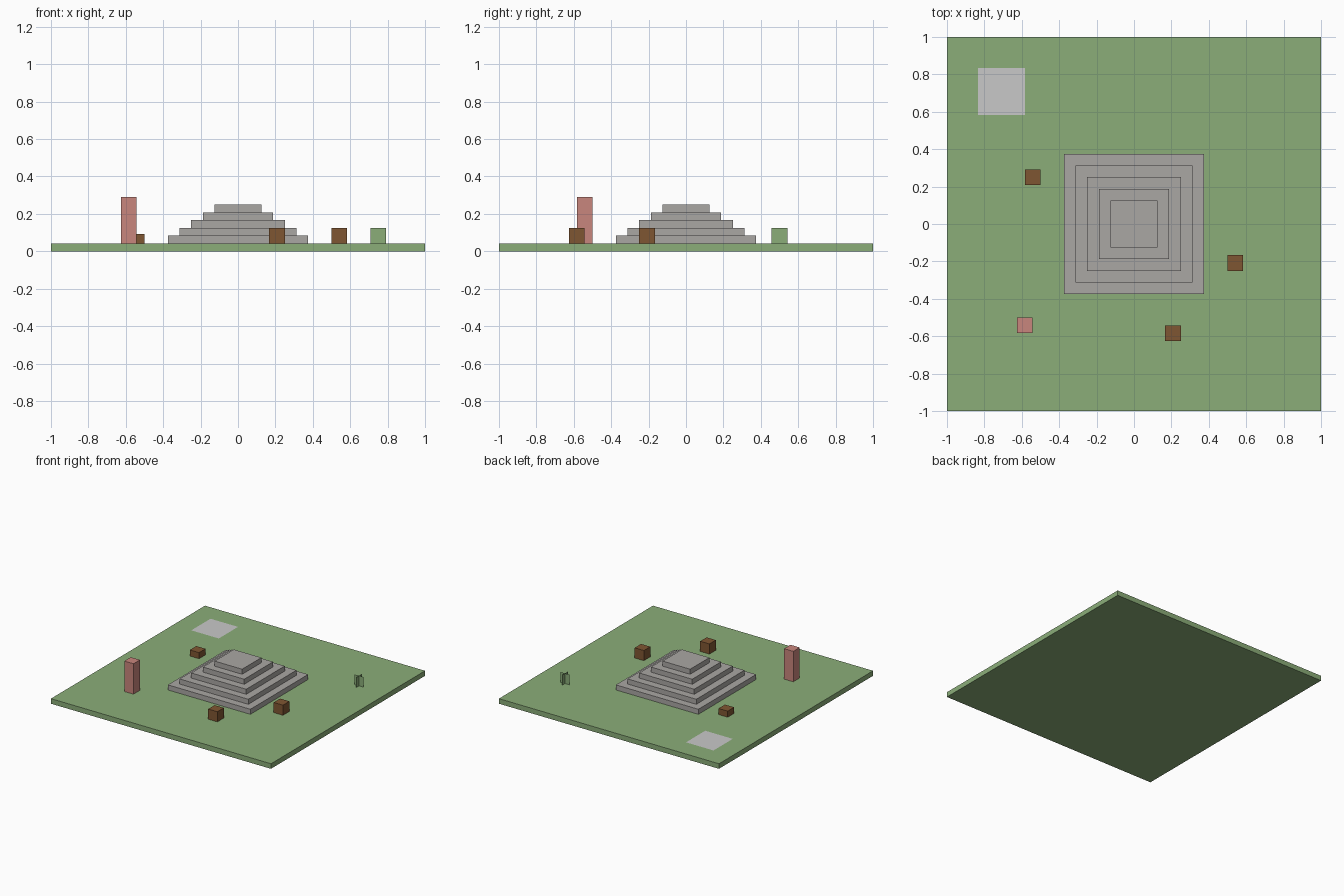
import bpy
import bmesh
from mathutils import Vector

if "Cube" in bpy.data.objects:
    bpy.data.objects.remove(bpy.data.objects["Cube"])

U = 1 / 24  # one grid unit; the ground is 48 units wide


def material(name, r, g, b):
    """Flat colour given as 0-255 sRGB, stored as linear."""
    def lin(c):
        c /= 255
        return c / 12.92 if c <= 0.04045 else ((c + 0.055) / 1.055) ** 2.4
    m = bpy.data.materials.new(name)
    m.diffuse_color = (lin(r), lin(g), lin(b), 1)
    m.use_nodes = True
    m.node_tree.nodes["Principled BSDF"].inputs["Base Color"].default_value = m.diffuse_color
    return m


grass = material("grass green", 139, 174, 121)
stone = material("stone grey", 170, 167, 164)
wood = material("wood brown", 127, 86, 50)
clay = material("clay pink", 201, 134, 125)
pale = material("pale grey", 201, 201, 201)


def add_object(name, bm, mat):
    mesh = bpy.data.meshes.new(name)
    bm.to_mesh(mesh)
    bm.free()
    mesh.materials.append(mat)
    ob = bpy.data.objects.new(name, mesh)
    bpy.context.collection.objects.link(ob)
    return ob


def box(name, x, y, z, w, d, h, mat):
    """Box centred on x, y and standing on z, in grid units."""
    bm = bmesh.new()
    bmesh.ops.create_cube(bm, size=1)
    bmesh.ops.scale(bm, vec=Vector((w, d, h)) * U, verts=bm.verts)
    bmesh.ops.translate(bm, vec=Vector((x, y, z + h / 2)) * U, verts=bm.verts)
    return add_object(name, bm, mat)


def sheet(name, corners, mat):
    """Single flat face through corners in grid units."""
    bm = bmesh.new()
    bm.faces.new([bm.verts.new(Vector(c) * U) for c in corners])
    return add_object(name, bm, mat)


# Ground slab
box("ground", 0, 0, 0, 48, 48, 1, grass)

# Stepped pyramid, each step 1.5 units further in
for i in range(5):
    w = 18 - 3 * i
    box(f"pyramid_step_{i + 1}", 0, 0, 1 + i, w, w, 1, stone)

# Clay pillar
box("pillar", -14, -13, 1, 2, 2, 6, clay)

# Wooden crates, one of them lower
box("front_crate", 5, -14, 1, 2, 2, 2, wood)
box("right_crate", 13, -5, 1, 2, 2, 2, wood)
box("low_crate", -13, 6, 1, 2, 2, 1.2, wood)

# Pale paving patch lying on the grass
sheet("paving_patch", [(-20, 14, 1.02), (-14, 14, 1.02),
                       (-14, 20, 1.02), (-20, 20, 1.02)], pale)

# Plant made of two crossed upright sheets
sheet("plant_sheet_x", [(17, 12, 1), (19, 12, 1), (19, 12, 3), (17, 12, 3)], grass)
sheet("plant_sheet_y", [(18, 11, 1), (18, 13, 1), (18, 13, 3), (18, 11, 3)], grass)
